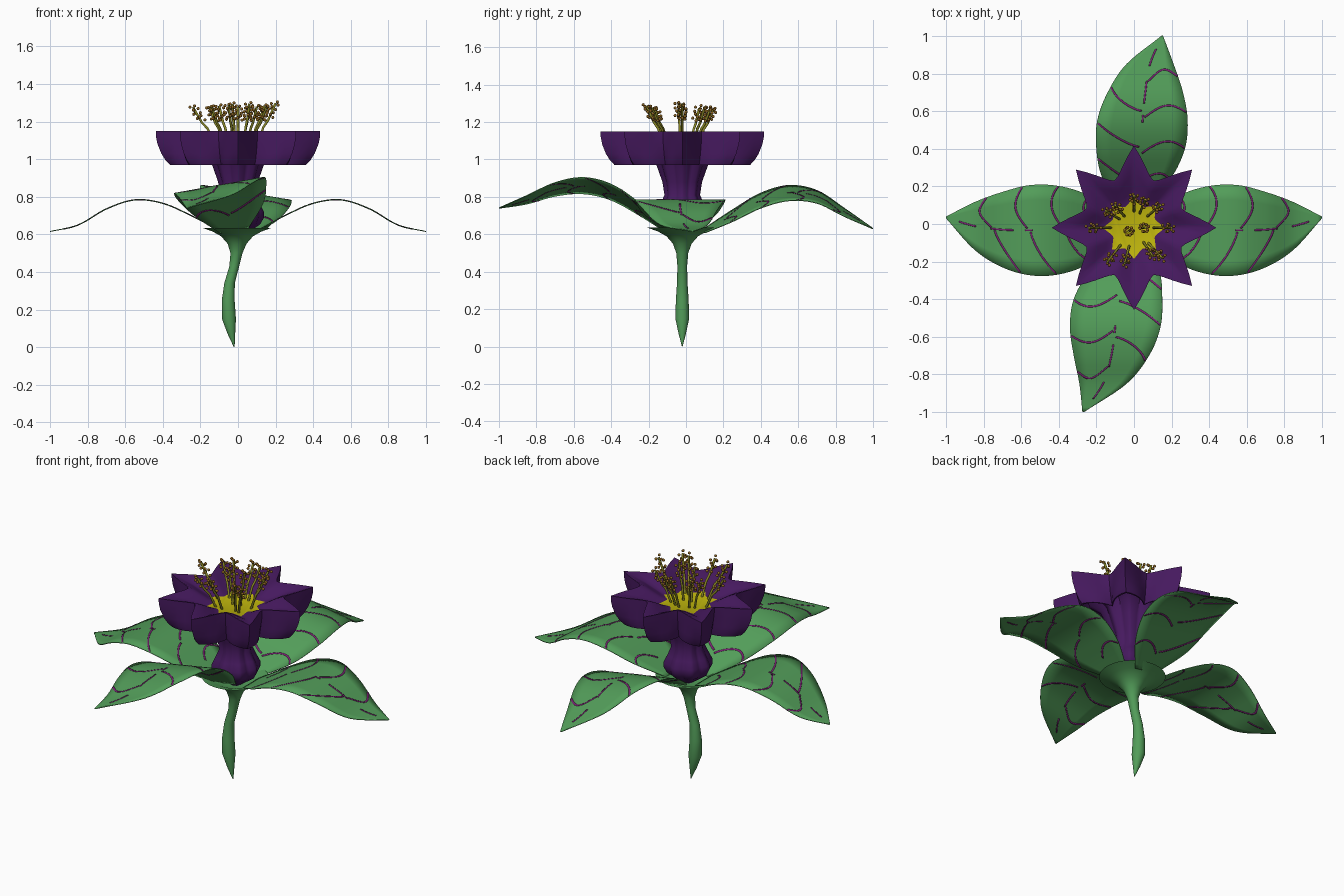
import bpy, bmesh, math, random
from mathutils import Vector

random.seed(4)
if "Cube" in bpy.data.objects:
    bpy.data.objects.remove(bpy.data.objects["Cube"])

CENTRE_Y = -0.02


def material(name, rgb):
    mat = bpy.data.materials.new(name)
    mat.use_nodes = True
    mat.diffuse_color = (*rgb, 1)
    mat.node_tree.nodes["Principled BSDF"].inputs["Base Color"].default_value = (*rgb, 1)
    return mat


GREEN = material("leaf green", (0.085, 0.335, 0.1))
PURPLE = material("petal purple", (0.062, 0.01, 0.115))
VEIN = material("vein purple", (0.19, 0.015, 0.17))
YELLOW = material("centre yellow", (0.53, 0.47, 0.004))
OLIVE = material("filament olive", (0.26, 0.25, 0.02))
BROWN = material("anther brown", (0.25, 0.12, 0.015))


def finish(bm, name, mats, angle=40, thickness=0):
    mesh = bpy.data.meshes.new(name)
    bm.to_mesh(mesh)
    bm.free()
    obj = bpy.data.objects.new(name, mesh)
    bpy.context.collection.objects.link(obj)
    for mat in mats:
        mesh.materials.append(mat)
    bpy.ops.object.select_all(action="DESELECT")
    obj.select_set(True)
    bpy.context.view_layer.objects.active = obj
    bpy.ops.object.shade_smooth_by_angle(angle=math.radians(angle))
    if thickness:
        solid = obj.modifiers.new("thickness", "SOLIDIFY")
        solid.thickness = thickness
        solid.offset = 0


def star_loft(name, rings, mats, points=8, steps=10):
    """Skin star rings of (centre x, z, tip radius, valley radius, lobe roundness); the last cap takes the last material."""
    bm = bmesh.new()
    loops = []
    count = points * steps
    for cx, z, tip, valley, lobe in rings:
        loop = []
        for i in range(count):
            near = abs((i % steps) / steps * 2 - 1)
            near = lobe * (1 - (1 - near) ** 2) + (1 - lobe) * near ** 1.6
            r = valley + (tip - valley) * near
            a = math.tau * i / count
            loop.append(bm.verts.new((cx + r * math.cos(a), CENTRE_Y + r * math.sin(a), z)))
        loops.append(loop)
    for low, high in zip(loops, loops[1:]):
        for i in range(count):
            j = (i + 1) % count
            bm.faces.new((low[i], low[j], high[j], high[i]))
    bm.faces.new(loops[0][::-1])
    bm.faces.new(loops[-1]).material_index = len(mats) - 1
    bmesh.ops.recalc_face_normals(bm, faces=bm.faces)
    finish(bm, name, mats)


# Curved stem flaring into a round, hollow calyx
star_loft("stem_and_calyx", [(x, z, r, r, 0) for x, z, r in [
    (-0.02, 0, 0.002), (-0.035, 0.07, 0.02), (-0.048, 0.15, 0.037), (-0.052, 0.25, 0.034),
    (-0.045, 0.34, 0.028), (-0.02, 0.43, 0.026), (-0.008, 0.5, 0.032), (-0.005, 0.55, 0.05),
    (-0.005, 0.59, 0.085), (-0.005, 0.615, 0.13), (-0.005, 0.635, 0.185),
    (-0.005, 0.622, 0.13), (-0.005, 0.59, 0.06)]], [GREEN])

# Fluted tube, overhanging star rim that is hollow beneath, and sunken yellow centre
star_loft("flower", [(0, *ring) for ring in [
    (0.585, 0.02, 0.018, 0.5), (0.62, 0.07, 0.062, 0.5), (0.655, 0.12, 0.106, 0.5),
    (0.69, 0.138, 0.12, 0.5), (0.72, 0.138, 0.12, 0.5), (0.76, 0.118, 0.103, 0.5),
    (0.81, 0.095, 0.084, 0.5), (0.88, 0.106, 0.092, 0.5), (0.97, 0.138, 0.12, 0.5),
    (1.05, 0.175, 0.145, 0.4), (1.09, 0.24, 0.18, 0.3), (1.12, 0.34, 0.225, 0.2),
    (1.125, 0.41, 0.25, 0.2), (1.06, 0.405, 0.25, 0.2), (0.97, 0.35, 0.225, 0.7),
    (0.97, 0.362, 0.235, 0.7), (0.995, 0.386, 0.245, 0.55), (1.03, 0.408, 0.255, 0.3),
    (1.08, 0.428, 0.265, 0.1), (1.12, 0.436, 0.272, 0), (1.15, 0.437, 0.272, 0),
    (1.15, 0.425, 0.262, 0), (1.125, 0.3, 0.21, 0), (1.095, 0.21, 0.16, 0),
    (1.08, 0.165, 0.12, 0)]], [PURPLE, YELLOW])


# Leaves: evenly spaced stations from base to tip
BASE, TIP = 0.1, 1.0
WIDTH = [0.075, 0.185, 0.235, 0.24, 0.2, 0.125, 0.004]


def smooth(values, d):
    """Catmull-Rom value at distance d along the leaf."""
    u = min(max((d - BASE) / (TIP - BASE), 0), 1) * (len(values) - 1)
    i = min(int(u), len(values) - 2)
    t = u - i
    b, c = values[i], values[i + 1]
    a = values[i - 1] if i else 2 * b - c
    e = values[i + 2] if i + 2 < len(values) else 2 * c - b
    return b + t * (c - a + t * (2 * a - 5 * b + 4 * c - e + t * (3 * (b - c) + e - a))) / 2


def leaf(name, forward, across, middle, height, tilt, bow_side, sweep):
    forward, across = Vector(forward), Vector(across)

    def place(d, off):
        flat = forward * d + across * (smooth(middle, d) + off)
        return flat + Vector((0, 0, smooth(height, d) + tilt * off))

    # Blade
    bm = bmesh.new()
    rows, cols = 36, 6
    grid = []
    for i in range(rows + 1):
        d = BASE + (TIP - BASE) * i / rows
        w = max(smooth(WIDTH, d), 0.002)
        grid.append([bm.verts.new(place(d, w * (2 * j / cols - 1))) for j in range(cols + 1)])
    for low, high in zip(grid, grid[1:]):
        for j in range(cols):
            bm.faces.new((low[j], low[j + 1], high[j + 1], high[j]))
    bm.normal_update()
    if sum(f.normal.z for f in bm.faces) < 0:
        bmesh.ops.reverse_faces(bm, faces=bm.faces)
    finish(bm, name, [GREEN], 60, 0.005)

    # Veins: broken midrib, bowed veins on one half and swept veins on the other
    paths = [[(a + (b - a) * t / 8, 0) for t in range(9)]
             for a, b in ((0.54, 0.58), (0.64, 0.76), (0.84, 0.93))]
    bowed = [(start, bow_side) for start in (0.2, 0.37, 0.56, 0.75)]
    swept = [(start - min(sweep, 0), -bow_side) for start in (0.22, 0.41, 0.6)]
    for start, side in bowed + swept:
        path = []
        for k in range(17):
            t = 0.04 + 0.94 * k / 16
            if side == bow_side:
                d = start + 0.07 * math.sin(math.pi * t * 0.85)
            else:
                d = start + sweep * t ** 1.5
            path.append((d, side * t * smooth(WIDTH, d)))
        paths.append(path)
    bm = bmesh.new()
    for path in paths:
        pts = [Vector(p) for p in path]
        last = None
        for k, p in enumerate(pts):
            run = (pts[min(k + 1, len(pts) - 1)] - pts[max(k - 1, 0)]).normalized()
            side = Vector((-run.y, run.x)) * 0.0045
            pair = [bm.verts.new(place(*(p + side))), bm.verts.new(place(*(p - side)))]
            if last:
                bm.faces.new((last[0], last[1], pair[1], pair[0]))
            last = pair
    finish(bm, name + "_veins", [VEIN], 40, 0.007)


side_middle = [-0.02, -0.03, -0.033, -0.033, -0.03, -0.01, 0.035]
side_height = [0.62, 0.7, 0.765, 0.783, 0.735, 0.65, 0.615]
for name, sign in (("left_leaf", 1), ("right_leaf", -1)):
    leaf(name, (sign, 0, 0), (0, 1, 0), side_middle, side_height, 0, 1, -0.14)
leaf("front_leaf", (0, -1, 0), (1, 0, 0),
     [-0.02, -0.05, -0.085, -0.1, -0.12, -0.165, -0.27],
     [0.62, 0.735, 0.825, 0.86, 0.84, 0.785, 0.74], 0.18, -1, 0.13)
leaf("back_leaf", (0, 1, 0), (1, 0, 0),
     [0, 0.015, 0.035, 0.045, 0.06, 0.085, 0.15],
     [0.62, 0.7, 0.78, 0.82, 0.8, 0.715, 0.63], -0.17, 1, 0.13)

# Stamens: bent filaments carrying clusters of small anthers
tips = [(-0.24, -0.02), (-0.15, 0.07), (-0.1, 0.1), (0, 0.15), (0.06, 0.13), (0.14, 0.1), (0.2, -0.02),
        (0.06, -0.02), (-0.03, -0.04), (-0.14, -0.2), (-0.05, -0.21), (0.1, -0.17), (0.15, -0.18)]
curve = bpy.data.curves.new("filaments", "CURVE")
curve.dimensions = "3D"
curve.bevel_depth = 0.007
curve.bevel_resolution = 1
curve.use_fill_caps = True
curve.materials.append(OLIVE)
bm = bmesh.new()
for x, y in tips:
    top = Vector((x, y, random.uniform(1.27, 1.3)))
    root = Vector((x * 0.5, CENTRE_Y + (y - CENTRE_Y) * 0.5, 1.07))
    bend = root.lerp(top, 0.35) + Vector((0, 0, 0.02))
    neck = root.lerp(top, 0.6)
    spline = curve.splines.new("POLY")
    spline.points.add(3)
    for point, co in zip(spline.points, (root, bend, neck, top)):
        point.co = (*co, 1)
    for k in range(11):
        a = k * 2.4
        out = Vector((math.cos(a), math.sin(a), 0.3)) * 0.021
        hub = neck.lerp(top, 0.1 + 0.9 * k / 10)
        made = bmesh.ops.create_icosphere(bm, subdivisions=2, radius=0.0085)
        bmesh.ops.translate(bm, verts=made["verts"], vec=hub + out)
bpy.context.collection.objects.link(bpy.data.objects.new("filaments", curve))
finish(bm, "anthers", [BROWN], 60)
